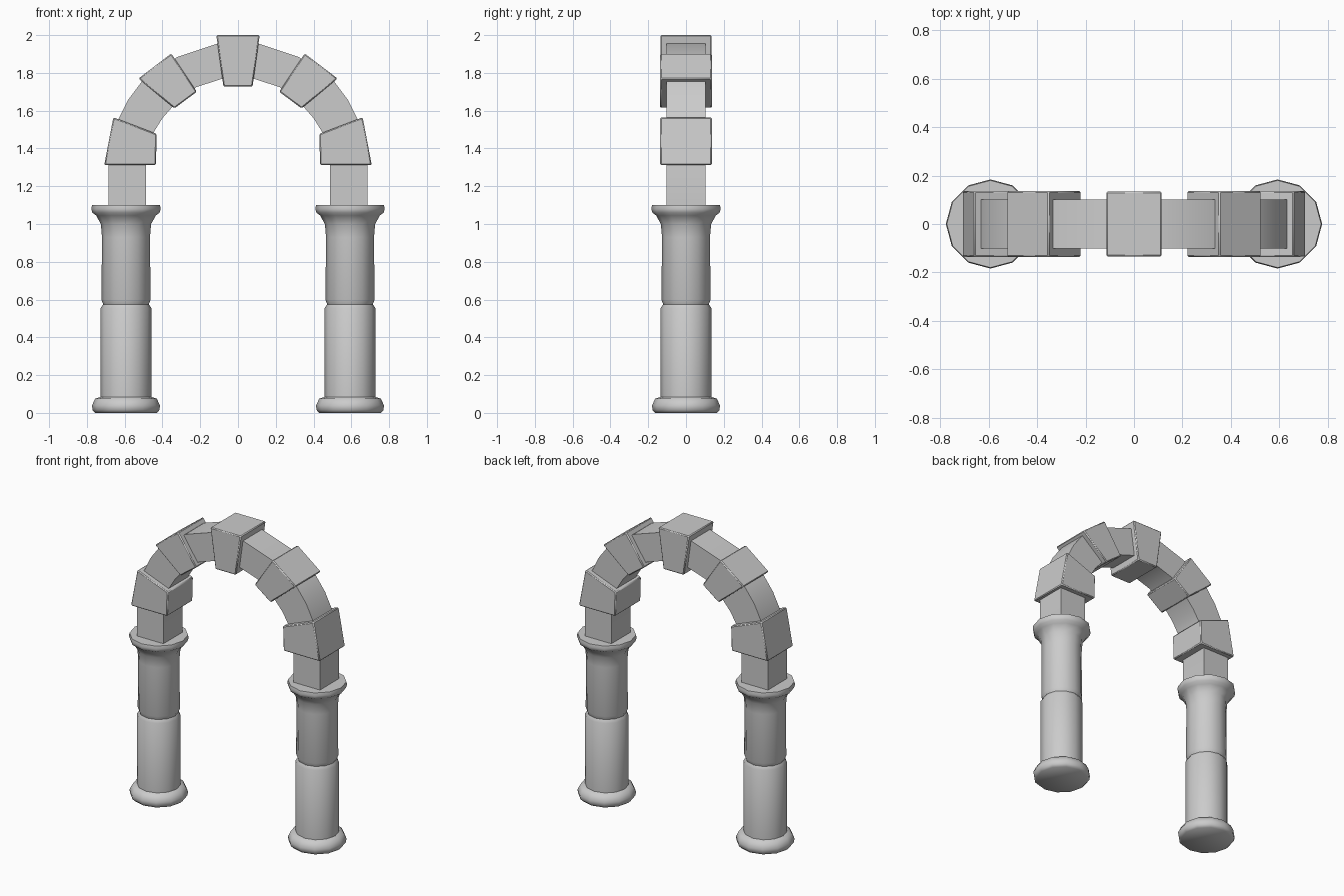
import bpy, bmesh, math

if "Cube" in bpy.data.objects:
    bpy.data.objects.remove(bpy.data.objects["Cube"])

COL_X = 0.593


def finish(name, bm, angle=40, bevel=0.0):
    bmesh.ops.recalc_face_normals(bm, faces=bm.faces)
    me = bpy.data.meshes.new(name)
    bm.to_mesh(me)
    bm.free()
    ob = bpy.data.objects.new(name, me)
    bpy.context.collection.objects.link(ob)
    if bevel:
        mod = ob.modifiers.new("soft_edges", 'BEVEL')
        mod.width = bevel
        mod.segments = 1
        mod.limit_method = 'ANGLE'
    bpy.ops.object.select_all(action='DESELECT')
    ob.select_set(True)
    bpy.context.view_layer.objects.active = ob
    bpy.ops.object.shade_smooth_by_angle(angle=math.radians(angle))
    return ob


def lathe(name, profile, x, sides=12):
    bm = bmesh.new()
    rings = []
    for r, z in profile:
        rings.append([bm.verts.new((x + r * math.cos(2 * math.pi * i / sides),
                                    r * math.sin(2 * math.pi * i / sides), z))
                      for i in range(sides)])
    for a, b in zip(rings, rings[1:]):
        for i in range(sides):
            j = (i + 1) % sides
            bm.faces.new((a[i], a[j], b[j], b[i]))
    bm.faces.new(rings[0])
    bm.faces.new(rings[-1])
    return finish(name, bm, 50)


def slab(name, outer, inner, half_y, bevel=0.0):
    """Solid between an outer and an inner polyline in the xz plane."""
    bm = bmesh.new()
    rows = [[bm.verts.new((x, y, z)) for (x, z), y in
             ((o, -half_y), (o, half_y), (i, half_y), (i, -half_y))]
            for o, i in zip(outer, inner)]
    for a, b in zip(rows, rows[1:]):
        for k in range(4):
            m = (k + 1) % 4
            bm.faces.new((a[k], a[m], b[m], b[k]))
    bm.faces.new(rows[0])
    bm.faces.new(rows[-1])
    return finish(name, bm, 40, bevel)


def mirrored(pts, s):
    return [(s * x, z) for x, z in pts]


# Column profile: base moulding, grooved shaft, flared capital
column = [(0.163, 0.0), (0.177, 0.015), (0.180, 0.04), (0.163, 0.075),
          (0.134, 0.085), (0.134, 0.555), (0.121, 0.575), (0.130, 0.60),
          (0.127, 0.93), (0.133, 1.0), (0.158, 1.045), (0.178, 1.06),
          (0.184, 1.08), (0.180, 1.10)]

# Arch band, right half from springing to crown
band_out = [(0.685, 1.09), (0.685, 1.34), (0.64, 1.54), (0.58, 1.66),
            (0.49, 1.78), (0.32, 1.885), (0.11, 1.955)]
band_in = [(0.487, 1.09), (0.487, 1.32), (0.45, 1.48), (0.40, 1.56),
           (0.33, 1.64), (0.22, 1.725), (0.08, 1.77)]

# Projecting wedge stones: outer edge, inner edge
stones = {
    "lower_stone": ([(0.708, 1.312), (0.66, 1.565)], [(0.435, 1.312), (0.43, 1.477)]),
    "upper_stone": ([(0.527, 1.77), (0.353, 1.903)], [(0.337, 1.612), (0.218, 1.70)]),
}

for side, s in (("left", -1), ("right", 1)):
    lathe(side + "_column", column, s * COL_X)
    for name, (outer, inner) in stones.items():
        slab(side + "_" + name, mirrored(outer, s), mirrored(inner, s), 0.137, 0.006)

slab("arch_band", band_out + mirrored(band_out, -1)[::-1],
     band_in + mirrored(band_in, -1)[::-1], 0.102)
slab("keystone", [(-0.115, 2.0), (0.115, 2.0)],
     [(-0.077, 1.727), (0.077, 1.727)], 0.135, 0.006)
